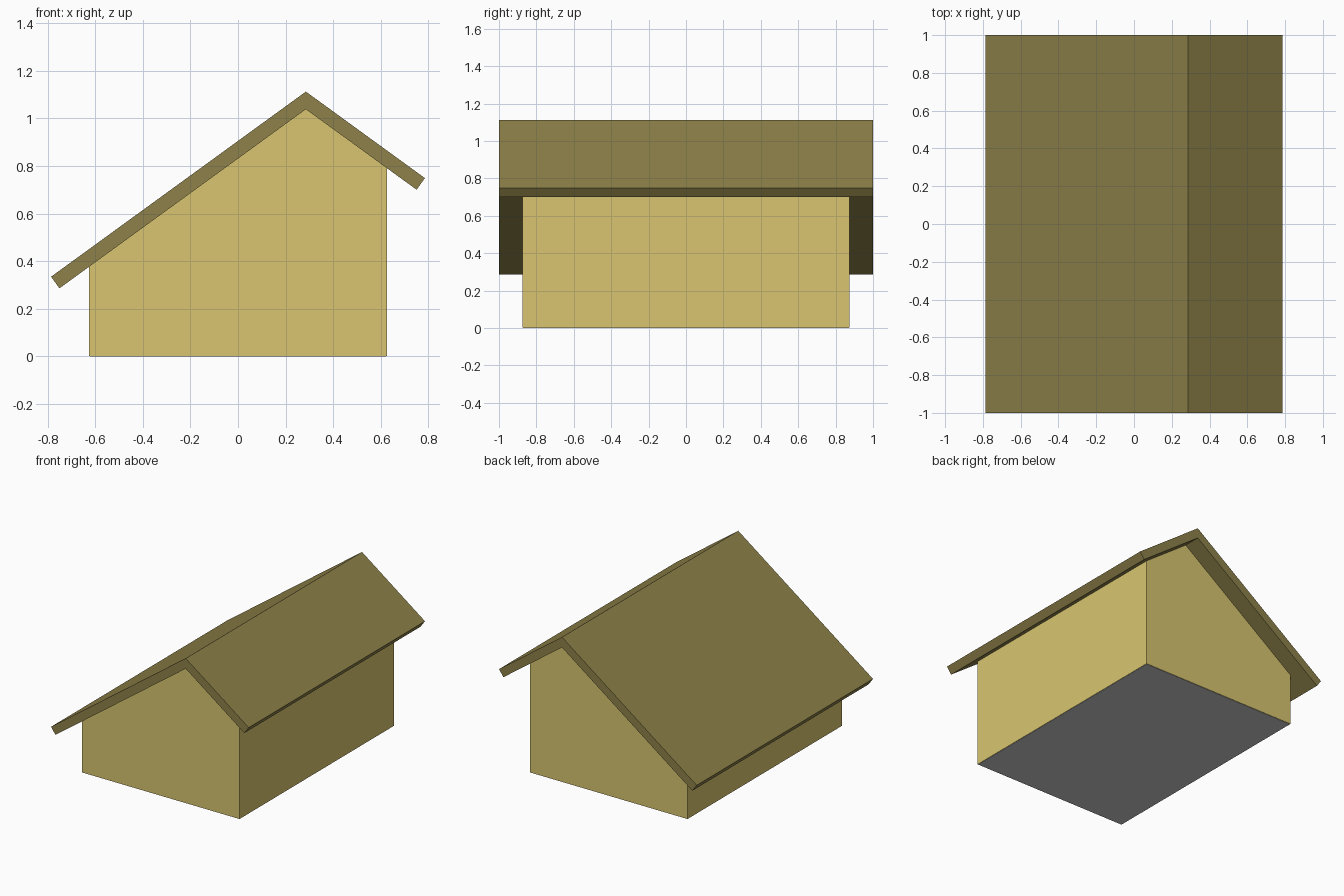
import bpy
import bmesh
import math

if "Cube" in bpy.data.objects:
    bpy.data.objects.remove(bpy.data.objects["Cube"])

SLOPE = math.tan(math.radians(36))
RIDGE_X, RIDGE_Z, THICK = 0.285, 1.112, 0.06
INNER_Z = RIDGE_Z - THICK / math.cos(math.radians(36))


def material(name, rgb):
    m = bpy.data.materials.new(name)
    m.diffuse_color = (*rgb, 1)
    m.use_nodes = True
    m.node_tree.nodes["Principled BSDF"].inputs["Base Color"].default_value = m.diffuse_color
    return m


def prism(name, profile, half_depth, mat=None):
    """Extrude an x-z profile symmetrically along y."""
    bm = bmesh.new()
    face = bm.faces.new([bm.verts.new((x, -half_depth, z)) for x, z in profile])
    ext = bmesh.ops.extrude_face_region(bm, geom=[face])
    verts = [v for v in ext["geom"] if isinstance(v, bmesh.types.BMVert)]
    bmesh.ops.translate(bm, verts=verts, vec=(0, 2 * half_depth, 0))
    bmesh.ops.recalc_face_normals(bm, faces=bm.faces)
    mesh = bpy.data.meshes.new(name)
    bm.to_mesh(mesh)
    bm.free()
    if mat:
        mesh.materials.append(mat)
    obj = bpy.data.objects.new(name, mesh)
    bpy.context.collection.objects.link(obj)
    return obj


def under_roof(x):
    return INNER_Z - abs(x - RIDGE_X) * SLOPE


def over_roof(x):
    return RIDGE_Z - abs(x - RIDGE_X) * SLOPE


wall_mat = material("wall_yellow", (0.69, 0.56, 0.16))
roof_mat = material("roof_olive", (0.27, 0.22, 0.067))

# Walls with an off-centre gable
W = 0.625
prism("walls", [(-W, 0.002), (W, 0.002), (W, under_roof(W)),
                (RIDGE_X, INNER_Z), (-W, under_roof(-W))], 0.875, wall_mat)

# Grey floor slab closing the underside
F = W - 0.003
prism("floor", [(-F, 0), (F, 0), (F, 0.01), (-F, 0.01)], 0.872)

# Folded roof slab with square-cut eaves
E, L = 0.785, 0.75
prism("roof", [(-E, over_roof(-E)), (-L, under_roof(-L)), (RIDGE_X, INNER_Z),
               (L, under_roof(L)), (E, over_roof(E)), (RIDGE_X, RIDGE_Z)],
      1.0, roof_mat)
